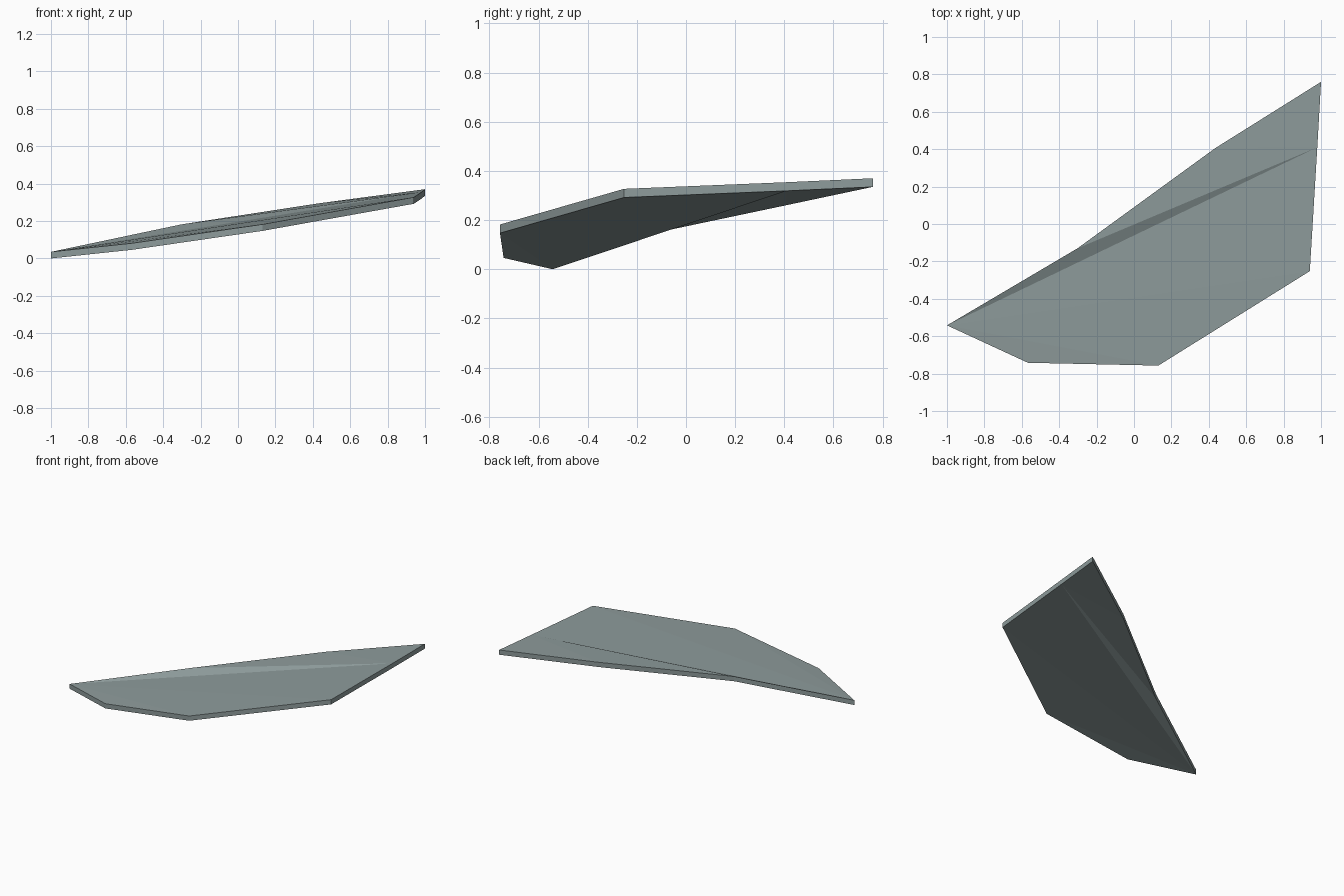
import bpy, bmesh

if "Cube" in bpy.data.objects:
    bpy.data.objects.remove(bpy.data.objects["Cube"])

# Outline of the shard seen from above: x, y, underside height
A, B, C = (-1, -.542, .0), (-.567, -.742, .046), (.13, -.757, .147)
D, H, E = (.94, -.252, .292), (.98, .41, .319), (1, .76, .335)
F, G = (.435, .406, .26), (-.302, -.13, .147)
outline = [A, B, C, D, H, E, F, G]
# Flat facets: main plate, narrow crease, rear strip
facets = [(0, 1, 2), (0, 2, 3), (0, 3, 4), (0, 4, 7), (4, 5, 6), (4, 6, 7)]
THICK = .035

mat = bpy.data.materials.new("grey green slate")
mat.diffuse_color = (.27, .33, .33, 1)
mat.use_nodes = True
mat.node_tree.nodes["Principled BSDF"].inputs["Base Color"].default_value = mat.diffuse_color

# Plate: folded sheet thickened straight up
bm = bmesh.new()
low = [bm.verts.new(p) for p in outline]
high = [bm.verts.new((x, y, z + THICK)) for x, y, z in outline]
for f in facets:
    bm.faces.new([high[i] for i in f])
    bm.faces.new([low[i] for i in reversed(f)])
n = len(outline)
for i in range(n):
    j = (i + 1) % n
    bm.faces.new((low[i], low[j], high[j], high[i]))
bmesh.ops.recalc_face_normals(bm, faces=bm.faces)
mesh = bpy.data.meshes.new("shard_plate")
bm.to_mesh(mesh)
bm.free()
mesh.materials.append(mat)
bpy.context.collection.objects.link(bpy.data.objects.new("shard_plate", mesh))
